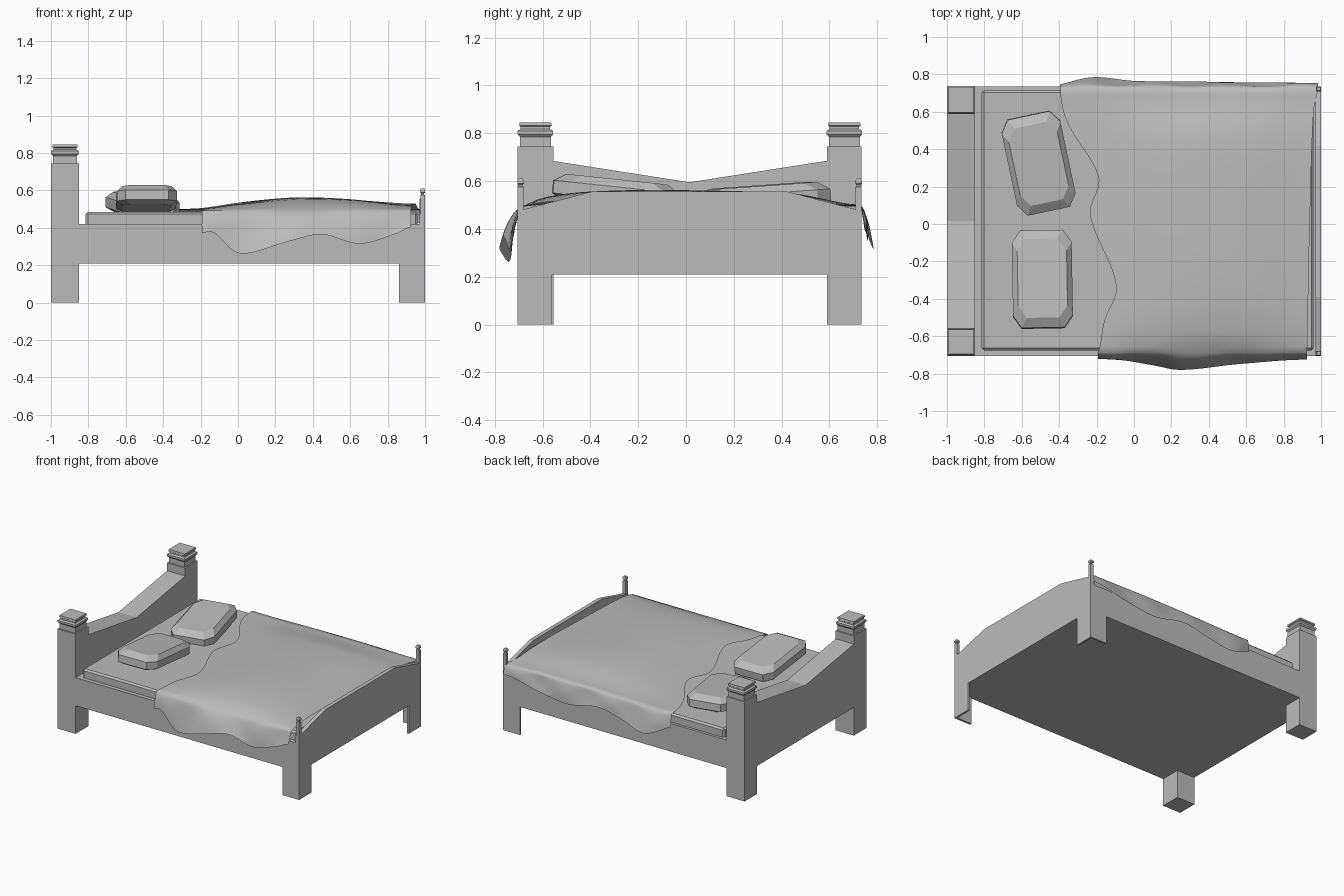
import bpy, bmesh, math
from mathutils import Matrix

if "Cube" in bpy.data.objects:
    bpy.data.objects.remove(bpy.data.objects["Cube"])

grey = bpy.data.materials.new("plain grey")
grey.diffuse_color = (0.5, 0.5, 0.5, 1)
grey.use_nodes = True
grey.node_tree.nodes["Principled BSDF"].inputs["Base Color"].default_value = grey.diffuse_color


def finish(name, bm, fix=True):
    if fix:
        bmesh.ops.recalc_face_normals(bm, faces=bm.faces)
    me = bpy.data.meshes.new(name)
    bm.to_mesh(me)
    bm.free()
    me.materials.append(grey)
    ob = bpy.data.objects.new(name, me)
    bpy.context.scene.collection.objects.link(ob)
    return ob


def box(name, x0, x1, y0, y1, z0, z1):
    bm = bmesh.new()
    bmesh.ops.create_cube(bm, size=1)
    for v in bm.verts:
        v.co = ((x0 + x1) / 2 + v.co.x * (x1 - x0), (y0 + y1) / 2 + v.co.y * (y1 - y0),
                (z0 + z1) / 2 + v.co.z * (z1 - z0))
    return finish(name, bm)


def loft(name, rings, mat=None):
    """Skin a stack of equal-length point rings and cap both ends."""
    bm = bmesh.new()
    rows = [[bm.verts.new(p) for p in r] for r in rings]
    n = len(rows[0])
    for a, b in zip(rows, rows[1:]):
        for i in range(n):
            bm.faces.new((a[i], a[(i + 1) % n], b[(i + 1) % n], b[i]))
    bm.faces.new(rows[0][::-1])
    bm.faces.new(rows[-1])
    if mat:
        bm.transform(mat)
    return finish(name, bm)


def board(name, yz, x0, x1):
    """Extrude a y-z outline along x."""
    return loft(name, [[(x, y, z) for y, z in yz] for x in (x0, x1)])


def turned(name, cx, cy, prof):
    """Square stepped profile of (half width, height)."""
    return loft(name, [[(cx + sx * h, cy + sy * h, z)
                        for sx, sy in ((-1, -1), (1, -1), (1, 1), (-1, 1))] for h, z in prof])


def interp(pts, t):
    """Smooth interpolation through (position, value) points."""
    if t <= pts[0][0]:
        return pts[0][1]
    for i in range(len(pts) - 1):
        (a, va), (b, vb) = pts[i], pts[i + 1]
        if t <= b:
            def slope(j):
                if j <= 0 or j >= len(pts) - 1:
                    return 0 if len(pts) > 2 and j > 0 else (pts[1][1] - pts[0][1]) / (pts[1][0] - pts[0][0])
                return (pts[j + 1][1] - pts[j - 1][1]) / (pts[j + 1][0] - pts[j - 1][0])
            s, w = (t - a) / (b - a), b - a
            return ((2*s**3 - 3*s*s + 1) * va + (s**3 - 2*s*s + s) * w * slope(i)
                    + (3*s*s - 2*s**3) * vb + (s**3 - s*s) * w * slope(i + 1))
    return pts[-1][1]


Y0, Y1 = -0.705, 0.735

# bed base and mattress
box("bed_base", -0.99, 0.995, Y0, Y1, 0.21, 0.42)
mattress = box("mattress", -0.815, 0.96, -0.675, 0.715, 0.40, 0.485)
bev = mattress.modifiers.new("soft edge", "BEVEL")
bev.width, bev.segments = 0.012, 1

# headboard with a dipped top
board("headboard", [(-0.56, 0.21), (0.59, 0.21), (0.59, 0.685), (0.015, 0.595), (-0.56, 0.685)], -1, -0.85)

# head posts with stepped caps
for side, a, b in (("front", Y0, -0.555), ("back", 0.59, Y1)):
    box("head_post_" + side, -1, -0.85, a, b, 0, 0.745)
    turned("post_cap_" + side, -0.925, (a + b) / 2,
           [(0.065, 0.74), (0.065, 0.785), (0.074, 0.795), (0.074, 0.81), (0.062, 0.818),
            (0.062, 0.828), (0.068, 0.832), (0.066, 0.845)])

# footboard with a flat crown
board("footboard", [(Y0, 0.21), (Y1, 0.21), (Y1, 0.475), (0.42, 0.557), (-0.39, 0.557), (Y0, 0.475)], 0.97, 1.0)

# foot legs made of two plates, and slim finials above them
for side, y, s in (("front", Y0, 1), ("back", Y1, -1)):
    a, b = sorted((y, y + s * 0.145))
    box("foot_leg_face_" + side, 0.985, 1.0, a, b, 0, 0.212)
    a, b = sorted((y, y + s * 0.015))
    box("foot_leg_side_" + side, 0.86, 0.99, a, b, 0, 0.212)
    turned("foot_finial_" + side, 0.987, y + s * 0.013,
           [(0.0125, 0.41), (0.0125, 0.575), (0.008, 0.58), (0.008, 0.585), (0.0135, 0.589),
            (0.0135, 0.603), (0.009, 0.61)])


# pillows: chamfered slabs
def pillow(name, loc, rz, rx):
    rings = []
    for ox, oy, z in ((0.03, 0.04, -0.055), (0, 0, -0.035), (0, 0, 0.018), (0.028, 0.05, 0.05)):
        hx, hy, cx, cy = 0.16 - ox, 0.262 - oy, 0.045, 0.065
        q = [(hx, hy - cy), (hx - cx, hy)]
        ring = q + [(-x, y) for x, y in q[::-1]] + [(-x, -y) for x, y in q] + [(x, -y) for x, y in q[::-1]]
        rings.append([(x, y, z) for x, y in ring])
    m = Matrix.Translation(loc) @ Matrix.Rotation(rz, 4, "Z") @ Matrix.Rotation(rx, 4, "X")
    return loft(name, rings, m)


pillow("pillow_front", (-0.49, -0.295, 0.558), math.radians(1), math.radians(-6))
pillow("pillow_back", (-0.51, 0.325, 0.532), math.radians(12), math.radians(4))

# blanket: a sheet draped over the mattress with wavy hems
left = [(-0.72, -0.2), (-0.64, -0.18), (-0.52, -0.16), (-0.33, -0.095), (0.05, -0.235), (0.25, -0.19),
        (0.55, -0.36), (0.74, -0.395)]
right = [(-0.72, 0.925), (0, 0.94), (0.6, 0.96), (0.74, 0.985)]
front_z = [(-0.2, 0.37), (-0.13, 0.375), (-0.03, 0.28), (0.05, 0.263), (0.28, 0.33), (0.45, 0.365),
           (0.65, 0.315), (0.85, 0.37), (0.93, 0.405)]
front_y = [(-0.2, -0.72), (-0.05, -0.73), (0.1, -0.755), (0.25, -0.78), (0.55, -0.75), (0.93, -0.725)]
back_z = [(-0.4, 0.40), (-0.2, 0.315), (0.0, 0.36), (0.2, 0.395), (0.45, 0.35), (0.7, 0.38), (0.98, 0.43)]
back_y = [(-0.4, 0.745), (-0.22, 0.785), (0.0, 0.765), (0.3, 0.762), (0.6, 0.757), (0.98, 0.755)]
crown_x = [(-0.4, 0.012), (-0.2, 0.014), (0.0, 0.04), (0.3, 0.066), (0.6, 0.062), (0.95, 0.035)]
crown_y = [(-0.69, 0.0), (-0.6, 0.55), (-0.42, 0.9), (0.0, 1.0), (0.45, 0.85), (0.73, 0.15)]

bm = bmesh.new()
NU, NT, ND = 44, 40, 8
rows = []
for j in range(-ND, NT + ND + 1):
    top_t = min(max(j / NT, 0), 1)
    y = -0.69 + 1.42 * top_t
    row = []
    for i in range(NU + 1):
        u = i / NU
        x = interp(left, y) * (1 - u) + interp(right, y) * u
        z = 0.492 + interp(crown_x, x) * interp(crown_y, y) \
            + 0.004 * math.sin(7 * x + 4 * y) * math.sin(math.pi * top_t)
        yy = y
        if j < 0 or j > NT:
            d = (-j if j < 0 else j - NT) / ND
            hy, hz = (front_y, front_z) if j < 0 else (back_y, back_z)
            yy = y + (interp(hy, x) - y) * d ** 0.75
            z = z + (interp(hz, x) - z) * d ** 1.15
            yy += 0.006 * math.sin(16 * x) * math.sin(math.pi * d)
        row.append(bm.verts.new((x, yy, z)))
    rows.append(row)
for a, b in zip(rows, rows[1:]):
    for i in range(NU):
        bm.faces.new((a[i], a[i + 1], b[i + 1], b[i]))
for f in bm.faces:
    f.smooth = True
finish("blanket", bm, fix=False)
